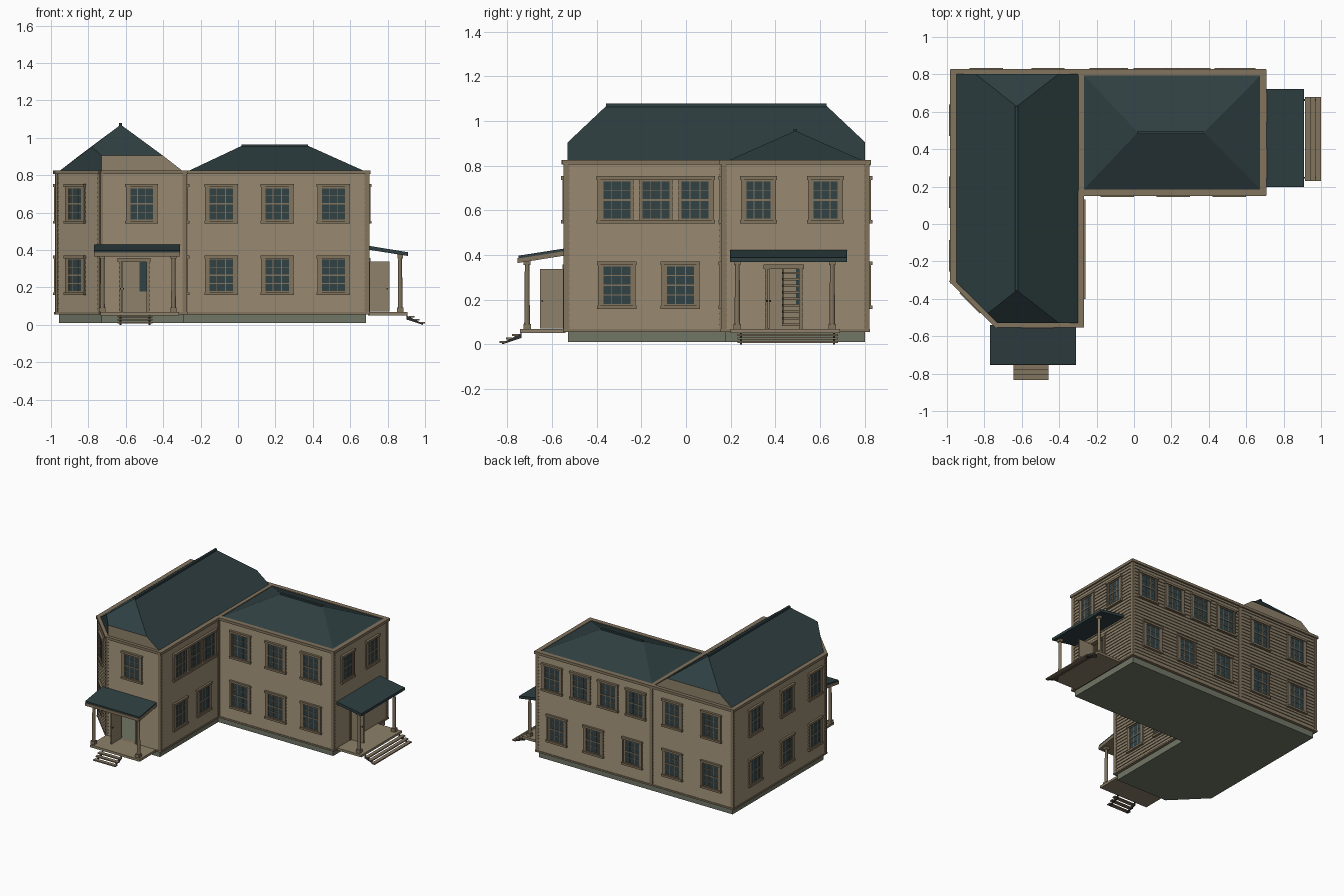
import bpy, bmesh, math
from mathutils import Vector, Matrix

if "Cube" in bpy.data.objects:
    bpy.data.objects.remove(bpy.data.objects["Cube"])

# ---- colours ----
def mat(name, rgb):
    m = bpy.data.materials.new(name)
    m.diffuse_color = (*rgb, 1)
    m.use_nodes = True
    m.node_tree.nodes["Principled BSDF"].inputs["Base Color"].default_value = m.diffuse_color
    return m

SIDING = mat("tan siding", (0.270, 0.218, 0.142))
TRIM = mat("brown trim", (0.225, 0.175, 0.112))
ROOF = mat("dark teal roof", (0.028, 0.050, 0.053))
GLASS = mat("dark glass", (0.032, 0.054, 0.060))
STONE = mat("grey green foundation", (0.165, 0.180, 0.132))
DARK = mat("dark iron", (0.030, 0.030, 0.026))

# ---- part store: each named part collects closed solids ----
parts = {}

def part(name, material):
    if name not in parts:
        parts[name] = (bmesh.new(), material)
    return parts[name][0]

def hexa(bm, p):
    """Solid from 8 points ordered by bits (u, out, z)."""
    v = [bm.verts.new(q) for q in p]
    for f in ((0, 1, 3, 2), (4, 5, 7, 6), (0, 1, 5, 4), (2, 3, 7, 6), (0, 2, 6, 4), (1, 3, 7, 5)):
        bm.faces.new([v[i] for i in f])

def box(bm, F, u, o, z):
    hexa(bm, [F(u[i & 1], o[i >> 1 & 1], z[i >> 2]) for i in range(8)])

def sloped(bm, F, u, o, z_in, z_out):
    """Slab whose bottom and top heights change from the wall outwards."""
    hexa(bm, [F(u[i & 1], o[i >> 1 & 1], (z_in, z_out)[i >> 1 & 1][i >> 2]) for i in range(8)])

def world(x, y, z):
    return Vector((x, y, z))

def frame(p, q):
    """Wall frame: u along the wall, o outwards, z up."""
    p, q = Vector(p), Vector(q)
    d = (q - p).normalized()
    def F(u, o, z):
        return Vector((p.x + d.x * u + d.y * o, p.y + d.y * u - d.x * o, z))
    def along(c):
        return (c - p.x) / d.x if abs(d.x) > 0.5 else (c - p.y) / d.y
    return F, along, (q - p).length

# ---- walls of lapped boards, with trim ----
Z0, Z1, ROWS = 0.066, 0.812, 30

def wall(F, L, door):
    bm = part("wall_siding", SIDING)
    h = (Z1 - Z0) / ROWS
    for r in range(ROWS):
        a, b = Z0 + r * h, Z0 + (r + 1) * h
        spans = [(0, door[0]), (door[1], L)] if door and b < 0.36 else [(0, L)]
        for s in spans:
            hexa(bm, [F(s[i & 1], (-0.02, (0.006, 0.0)[i >> 2])[i >> 1 & 1], (a, b)[i >> 2])
                      for i in range(8)])
    for s in ((-0.005, 0.014), (L - 0.014, L + 0.005)):
        box(part("corner_boards", TRIM), F, s, (-0.018, 0.008), (Z0, Z1))
    box(part("eave_trim", TRIM), F, (-0.012, L + 0.012), (-0.02, 0.014), (0.806, 0.826))
    box(part("base_trim", TRIM), F, (-0.008, L + 0.008), (-0.02, 0.010), (0.056, 0.068))

def sill_and_lintel(F, u0, u1, zb):
    bm = part("window_sills_and_lintels", TRIM)
    box(bm, F, (u0, u1), (0, 0.020), (zb - 0.018, zb - 0.003))
    box(bm, F, (u0, u1), (0, 0.020), (zb + 0.178, zb + 0.194))
    for s in ((u0 + 0.004, u0 + 0.016), (u1 - 0.016, u1 - 0.004)):
        box(bm, F, s, (0, 0.014), (zb - 0.003, zb + 0.178))

def window(F, u, w, zb):
    zt = zb + 0.175
    box(part("window_glass", GLASS), F, (u - w / 2, u + w / 2), (-0.023, 0.007), (zb, zt))
    fr = part("window_frames", TRIM)
    for s in (-1, 1):
        e = u + s * w / 2
        box(fr, F, (e - 0.007, e + 0.007), (0, 0.012), (zb - 0.003, zt + 0.003))
    for z in (zb, zt, (zb + zt) / 2):
        box(fr, F, (u - w / 2, u + w / 2), (0, 0.011), (z - 0.004, z + 0.004))
    for k in (-1, 1):   # glazing bars
        box(fr, F, (u + k * w / 6 - 0.0018, u + k * w / 6 + 0.0018), (0, 0.009), (zb, zt))
        zc = (zb + zt) / 2 + k * 0.044
        box(fr, F, (u - w / 2, u + w / 2), (0, 0.009), (zc - 0.0018, zc + 0.0018))

def door_set(F, d):
    fr = part("door_frame", TRIM)
    for s in ((d[0] - 0.012, d[0] + 0.004), (d[1] - 0.004, d[1] + 0.012)):
        box(fr, F, s, (-0.022, 0.012), (Z0, 0.345))
    box(fr, F, (d[0] - 0.018, d[1] + 0.018), (-0.022, 0.014), (0.337, 0.358))
    # leaf swung open, with knobs
    box(part("open_door_leaf", SIDING), F, (d[0], d[0] + 0.009), (0.004, 0.115), (0.07, 0.338))
    box(part("door_knobs", DARK), F, (d[0] - 0.006, d[0] + 0.015), (0.100, 0.108), (0.190, 0.198))

LOW, UP = 0.177, 0.559
WALLS = [  # start, end, upper windows, lower windows, window width, door
    ((-0.735, -0.54), (-0.28, -0.54), [-0.515], [], 0.135, (0.11, 0.25)),
    ((-0.28, -0.54), (-0.28, 0.165), [-0.31, -0.135, 0.04], [-0.31, -0.025], 0.135, None),
    ((-0.28, 0.815), (-0.97, 0.815), [-0.79, -0.46], [-0.79, -0.46], 0.135, None),
    ((-0.97, 0.815), (-0.97, -0.305), [0.555, 0.17, -0.17], [0.555, 0.17, -0.17], 0.125, None),
    ((-0.97, -0.305), (-0.735, -0.54), [-0.865], [-0.865], 0.110, None),
    ((-0.28, 0.165), (0.695, 0.165), [-0.09, 0.21, 0.51], [-0.09, 0.21, 0.51], 0.138, None),
    ((0.695, 0.165), (0.695, 0.815), [0.325, 0.625], [], 0.122, (0.20, 0.345)),
    ((0.695, 0.815), (-0.28, 0.815), [-0.15, 0.085, 0.32, 0.56], [-0.12, 0.21, 0.52], 0.135, None),
]
frames = []
for p, q, ups, lows, w, door in WALLS:
    F, along, L = frame(p, q)
    frames.append(F)
    wall(F, L, door)
    for zb, cs in ((UP, ups), (LOW, lows)):
        us = [along(c) for c in cs]
        for u in us:
            window(F, u, w, zb)
        if len(us) == 3 and p == (-0.28, -0.54):   # joined triple window
            sill_and_lintel(F, us[0] - 0.09, us[2] + 0.09, zb)
        else:
            for u in us:
                sill_and_lintel(F, u - w / 2 - 0.021, u + w / 2 + 0.021, zb)
    if door:
        door_set(F, door)
# valley trim between the two roofs
box(part("eave_trim", TRIM), world, (-0.296, -0.268), (0.165, 0.827), (0.800, 0.826))

# ---- porches ----
def porch(F, roof_u, deck_u, depth, post_u, step_u, tan_edge):
    far = 0.215
    if tan_edge:
        sloped(part("porch_roof", ROOF), F, roof_u, (0, far - 0.004), (0.418, 0.430), (0.385, 0.397))
        sloped(part("porch_fascia", TRIM), F, roof_u, (0, far), (0.398, 0.419), (0.364, 0.386))
    else:
        sloped(part("porch_roof", ROOF), F, roof_u, (0, far), (0.402, 0.423), (0.368, 0.388))
    box(part("porch_deck", SIDING), F, deck_u, (0, depth), (0.050, 0.068))
    bm = part("porch_posts", TRIM)
    for u in post_u:
        o = 0.172
        bmesh.ops.create_cone(bm, cap_ends=True, segments=12, radius1=0.013, radius2=0.010,
                              depth=0.305, matrix=Matrix.Translation(F(u, o, 0.220)))
        for r, z in ((0.017, (0.068, 0.092)), (0.015, (0.355, 0.376))):
            box(bm, F, (u - r, u + r), (o - r, o + r), z)
    end = depth + 0.093
    for i in range(3):
        a, z = depth + 0.008 + i * 0.028, 0.046 - i * 0.016
        box(part("porch_steps", TRIM), F, step_u, (a, a + 0.028), (z - 0.008, z))
    for u in (step_u[0] + 0.012, step_u[1] - 0.022):
        sloped(part("step_stringers", DARK), F, (u, u + 0.010), (depth - 0.005, end - 0.012),
               (0.028, 0.050), (0.0, 0.006))

porch(frames[0], (-0.035, 0.425), (0.0, 0.42), 0.203, (0.01, 0.39), (0.09, 0.278), True)
porch(frames[6], (0.032, 0.557), (0.035, 0.525), 0.212, (0.065, 0.49), (0.065, 0.515), False)

# ---- foundation ----
def prism(bm, pts, z0, z1):
    a = [bm.verts.new((x, y, z0)) for x, y in pts]
    b = [bm.verts.new((x, y, z1)) for x, y in pts]
    bm.faces.new(a)
    bm.faces.new(b)
    for i in range(len(a)):
        j = (i + 1) % len(a)
        bm.faces.new((a[i], a[j], b[j], b[i]))

prism(part("foundation_main", STONE), [(-0.73, -0.528), (-0.292, -0.528), (-0.292, 0.803),
                                       (-0.958, 0.803), (-0.958, -0.300)], 0.010, 0.064)
box(part("foundation_wing", STONE), world, (-0.292, 0.684), (0.177, 0.803), (0.010, 0.064))

# ---- interior floors and stair seen through the doorways ----
for x, y in (((-0.958, -0.28), (-0.27, 0.80)), ((-0.28, 0.68), (0.18, 0.80))):
    box(part("upper_floor", SIDING), world, x, y, (0.42, 0.43))
for i in range(12):
    x, z = 0.48 - i * 0.028, 0.064 + (i + 1) * 0.029
    box(part("stair_treads", TRIM), world, (x - 0.032, x), (0.43, 0.53), (z - 0.010, z))
    box(part("stair_balusters", DARK), world, (x - 0.018, x - 0.014), (0.432, 0.436), (z, min(z + 0.09, 0.42)))

# ---- roofs ----
def hull_roof(name, pts, gables):
    bm = bmesh.new()
    for p in pts:
        bm.verts.new(p)
    bmesh.ops.convex_hull(bm, input=bm.verts[:])
    bmesh.ops.dissolve_limit(bm, angle_limit=math.radians(2), verts=bm.verts[:], edges=bm.edges[:])
    bmesh.ops.recalc_face_normals(bm, faces=bm.faces[:])
    bm.normal_update()
    for f in bm.faces:   # upright end gables take the wall colour
        f.material_index = 1 if gables and abs(f.normal.y) > 0.98 else 0
    me = bpy.data.meshes.new(name)
    bm.to_mesh(me)
    bm.free()
    me.materials.append(ROOF)
    me.materials.append(SIDING)
    bpy.context.collection.objects.link(bpy.data.objects.new(name, me))

E = 0.818
hull_roof("main_roof", [
    (-0.96, -0.30, E), (-0.73, -0.53, E), (-0.29, -0.53, E), (-0.29, 0.803, E), (-0.96, 0.803, E),
    (-0.782, -0.478, 0.953), (-0.73, -0.53, 0.905), (-0.402, -0.53, 0.905),
    (-0.402, 0.803, 0.905), (-0.848, 0.803, 0.905),
    (-0.627, -0.355, 1.07), (-0.627, 0.628, 1.07)], True)
hull_roof("wing_roof", [
    (-0.275, 0.178, E), (0.685, 0.178, E), (0.685, 0.803, E), (-0.275, 0.803, E),
    (0.02, 0.49, 0.957), (0.375, 0.49, 0.957)], False)
box(part("main_ridge_cap", ROOF), world, (-0.635, -0.619), (-0.358, 0.63), (1.060, 1.079))
box(part("wing_ridge_cap", ROOF), world, (0.02, 0.375), (0.482, 0.498), (0.948, 0.964))

# ---- make the objects ----
for name, (bm, m) in parts.items():
    bmesh.ops.recalc_face_normals(bm, faces=bm.faces[:])
    me = bpy.data.meshes.new(name)
    bm.to_mesh(me)
    bm.free()
    me.materials.append(m)
    bpy.context.collection.objects.link(bpy.data.objects.new(name, me))
